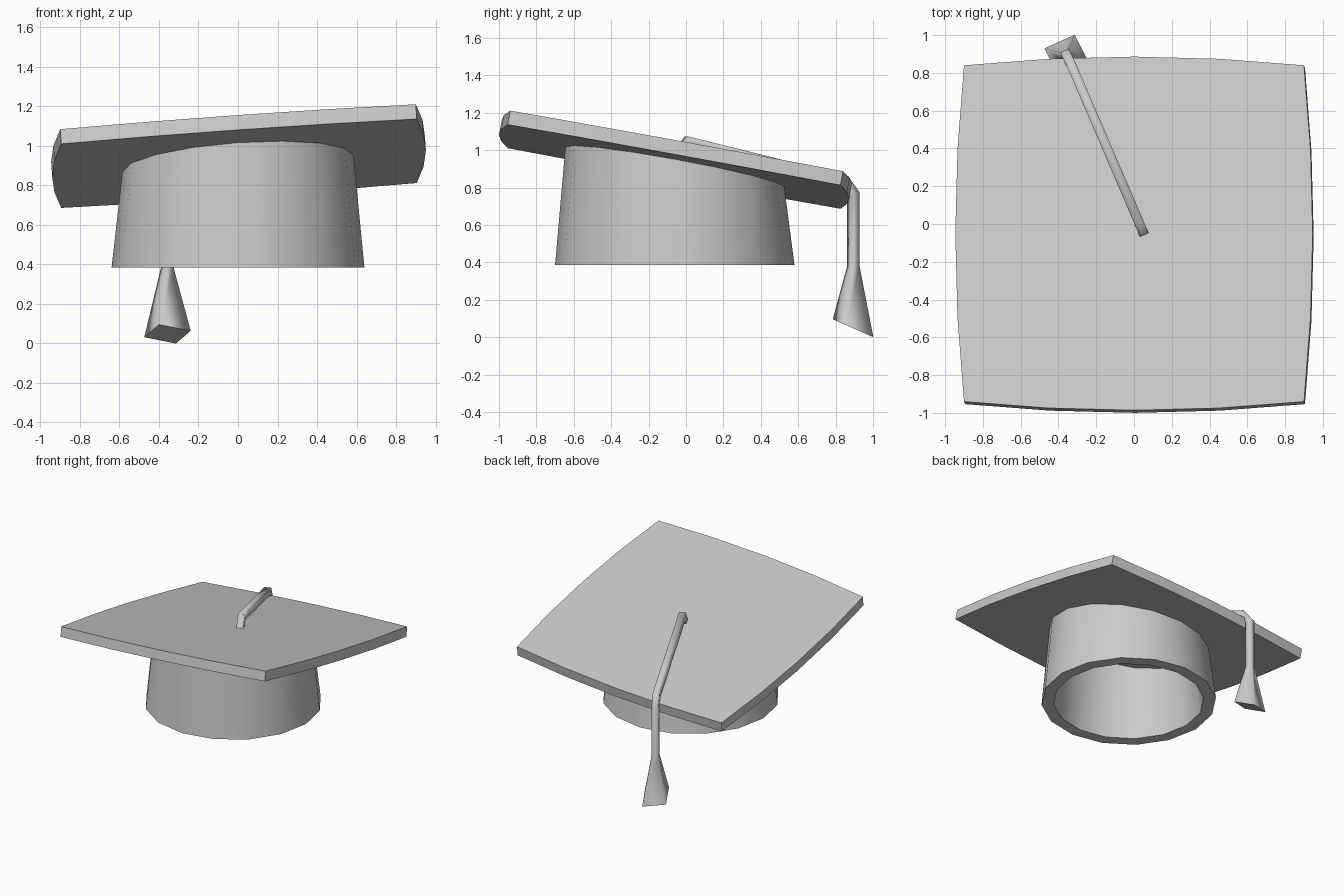
import bpy, bmesh, math
from mathutils import Vector

if "Cube" in bpy.data.objects:
    bpy.data.objects.remove(bpy.data.objects["Cube"])

THICK = 0.076
NORMAL = Vector((-0.07, 0.182, 1)).normalized()


def board_z(x, y):
    return 0.977 + 0.07 * x - 0.182 * y


def bridge(bm, rings, closed=False):
    faces = []
    n = len(rings[0])
    pairs = list(zip(rings, rings[1:] + (rings[:1] if closed else [])))
    if not closed:
        pairs = list(zip(rings, rings[1:]))
    for a, b in pairs:
        for i in range(n):
            j = (i + 1) % n
            faces.append(bm.faces.new((a[i], a[j], b[j], b[i])))
    return faces


def finish(name, bm):
    bmesh.ops.recalc_face_normals(bm, faces=bm.faces)
    me = bpy.data.meshes.new(name)
    bm.to_mesh(me)
    bm.free()
    ob = bpy.data.objects.new(name, me)
    bpy.context.collection.objects.link(ob)
    return ob


def smooth_by_angle(ob, degrees):
    bpy.ops.object.select_all(action='DESELECT')
    ob.select_set(True)
    bpy.context.view_layer.objects.active = ob
    bpy.ops.object.shade_smooth_by_angle(angle=math.radians(degrees))


# Tilted mortarboard with gently bowed edges
outline = []
corners = [(-0.9, -0.94), (0.9, -0.94), (0.9, 0.84), (-0.9, 0.84)]
for k in range(4):
    a, b = Vector(corners[k]), Vector(corners[(k + 1) % 4])
    out = Vector((b.y - a.y, a.x - b.x)).normalized()
    for i in range(4):
        t = i / 4
        outline.append(a.lerp(b, t) + out * 0.046 * 4 * t * (1 - t))
bm = bmesh.new()
top_co = [Vector((p.x, p.y, board_z(p.x, p.y))) for p in outline]
top = [bm.verts.new(c) for c in top_co]
bottom = [bm.verts.new(c - NORMAL * THICK) for c in top_co]
bridge(bm, [bottom, top])
bm.faces.new(top)
bm.faces.new(bottom)
finish("mortarboard", bm)

# Hollow skull cap whose upper rim follows the board
bm = bmesh.new()
SIDES = 16


def cap_ring(radius, z=None):
    ring = []
    for i in range(SIDES):
        a = math.tau * i / SIDES
        x, y = radius * math.cos(a), -0.06 + radius * math.sin(a)
        ring.append(bm.verts.new((x, y, board_z(x, y) - 0.066 if z is None else z)))
    return ring


bridge(bm, [cap_ring(0.64, 0.385), cap_ring(0.584), cap_ring(0.49), cap_ring(0.55, 0.385)],
       closed=True)
smooth_by_angle(finish("skull_cap", bm), 30)

# Square cord swept over the board edge, flaring into the tassel
path = [Vector(p) for p in ((0.053, -0.055, 0.955), (0.025, 0.012, 1.045),
                            (-0.333, 0.845, 0.838), (-0.358, 0.895, 0.765),
                            (-0.358, 0.895, 0.38))]
side = Vector((0.916, 0.4, 0))
bm = bmesh.new()


def square(c, s, u):
    return [bm.verts.new(c + i * s + j * u) for i, j in ((-1, -1), (1, -1), (1, 1), (-1, 1))]


rings = []
for k, p in enumerate(path):
    before = (p - path[k - 1]).normalized() if k else (path[1] - p).normalized()
    after = (path[k + 1] - p).normalized() if k < len(path) - 1 else before
    tangent = (before + after).normalized()
    miter = 1 / max(tangent.dot(after), 0.6)
    rings.append(square(p, side * 0.025, side.cross(tangent).normalized() * -0.025 * miter))
base_u = Vector((-0.0375, 0.0725, -0.032))
if base_u.dot(side.cross(Vector((0, 0, -1))) * -1) < 0:
    base_u = -base_u
rings.append(square(Vector((-0.357, 0.893, 0.048)), Vector((0.08, 0.036, -0.016)), base_u))
for f in bridge(bm, rings):
    f.smooth = True
bm.faces.new(rings[0])
bm.faces.new(rings[-1])
finish("tassel_cord", bm)
